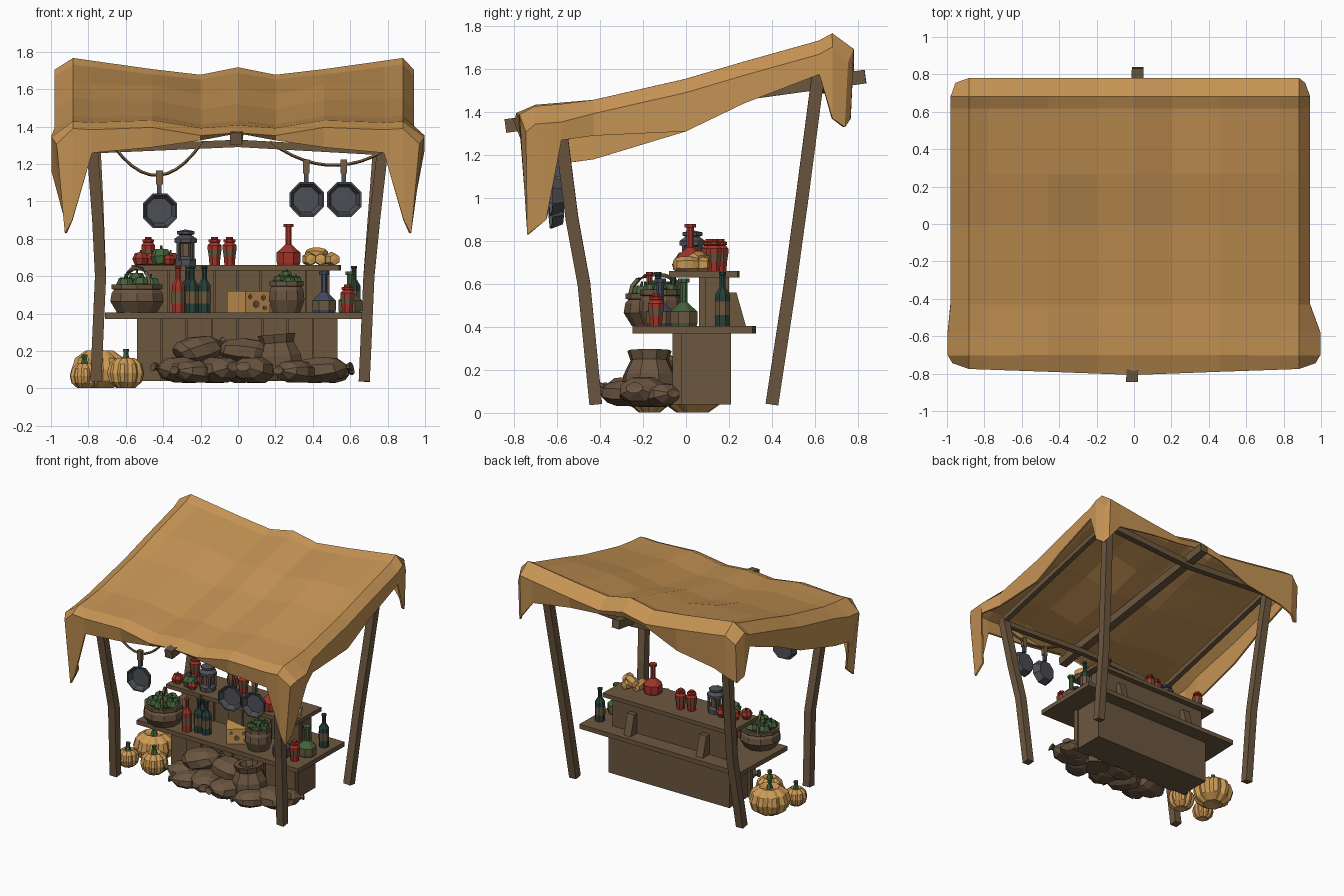
import bpy, bmesh, math, random
from mathutils import Vector, Matrix

if "Cube" in bpy.data.objects:
    bpy.data.objects.remove(bpy.data.objects["Cube"])
random.seed(4)

# ---- flat colours (sRGB in, linear stored)
def colour(name, *rgb):
    m = bpy.data.materials.new(name)
    m.diffuse_color = [((c / 255 + .055) / 1.055) ** 2.4 for c in rgb] + [1]
    m.use_nodes = True
    m.node_tree.nodes["Principled BSDF"].inputs["Base Color"].default_value = m.diffuse_color
    return m
CLOTH = colour("tan cloth", 197, 147, 84)
GOLD = colour("pumpkin gold", 205, 155, 85)
WOOD = colour("brown wood", 108, 87, 63)
SACK = colour("sack brown", 106, 85, 64)
WICKER = colour("wicker brown", 118, 93, 66)
IRON = colour("dark iron", 78, 80, 86)
RED = colour("tomato red", 160, 52, 40)
GREEN = colour("leaf green", 68, 98, 58)
TEAL = colour("dark bottle green", 40, 64, 56)
BLUE = colour("slate blue", 64, 74, 98)
T = Matrix.Translation
def R(deg, axis): return Matrix.Rotation(math.radians(deg), 4, axis)

def build(name, verts, faces, mats, idx=None):
    bm = bmesh.new()
    vs = [bm.verts.new(v) for v in verts]
    for k, f in enumerate(faces):
        face = bm.faces.new([vs[i] for i in f])
        face.material_index = idx[k] if idx else 0
    bmesh.ops.remove_doubles(bm, verts=bm.verts, dist=1e-5)
    bmesh.ops.recalc_face_normals(bm, faces=bm.faces)
    me = bpy.data.meshes.new(name)
    bm.to_mesh(me); bm.free()
    for m in mats: me.materials.append(m)
    ob = bpy.data.objects.new(name, me)
    bpy.context.collection.objects.link(ob)
    return ob

def prism(name, plan, z0, z1, mat, M=Matrix()):
    n = len(plan)
    v = [M @ Vector((x, y, z)) for z in (z0, z1) for x, y in plan]
    f = [list(range(n)), list(range(n, 2 * n))]
    return build(name, v, f + [[i, (i + 1) % n, n + (i + 1) % n, n + i] for i in range(n)], [mat])

def box(name, x0, x1, y0, y1, z0, z1, mat, M=Matrix()):
    return prism(name, [(x0, y0), (x1, y0), (x1, y1), (x0, y1)], z0, z1, mat, M)

# revolve (radius, z) points; mats gives one material, or one per segment
def lathe(name, prof, mats, M, n=8, ripple=0):
    if not isinstance(mats, list): mats = [mats] * (len(prof) - 1)
    uniq = list(dict.fromkeys(mats))
    v, f, idx = [], [], []
    for r, z in prof:
        for i in range(n):
            a, q = 2 * math.pi * (i + .5) / n, r * (1 - ripple * (i % 3 == 0))
            v.append(M @ Vector((q * math.cos(a), q * math.sin(a), z)))
    for k in range(len(prof) - 1):
        for i in range(n):
            j = (i + 1) % n
            f.append([k * n + i, k * n + j, k * n + n + j, k * n + n + i])
            idx.append(uniq.index(mats[k]))
    return build(name, v, f, uniq, idx)

# sweep an n-sided section along a path
def sweep(name, path, w, mat, n=4):
    P = [Vector(p) for p in path]
    v, f = [], []
    for k, p in enumerate(P):
        t = (P[min(k + 1, len(P) - 1)] - P[max(k - 1, 0)]).normalized()
        a = t.cross(Vector((0, 1, 0)) if abs(t.y) < .8 else Vector((0, 0, 1))).normalized()
        b = t.cross(a)
        for i in range(n):
            g = 2 * math.pi * (i + .5) / n
            v.append(p + w * (a * math.cos(g) + b * math.sin(g)))
    for k in range(len(P) - 1):
        f += [[k * n + i, k * n + (i + 1) % n, k * n + n + (i + 1) % n, k * n + n + i] for i in range(n)]
    f += [list(range(n)), list(range(len(v) - n, len(v)))]
    return build(name, v, f, [mat])

# ---- canopy: one cloth grid with shoulders and hanging hems
half = [(0, .04, 1.37, 1.6), (.2, 0, 1.33, 1.57), (.46, .03, 1.29, 1.55),
        (.78, .075, 1.26, 1.5), (.88, .09, .9, 1.37)]      # x, wave, front hem, back hem
rows = [(.68, 1.67, 1, 1.37), (.62, 1.645, .9, 1.575), (.27, 1.565, .7, 1.44), (0, 1.485, .7, 1.31),
        (-.43, 1.405, .5, 1.29), (-.58, 1.395, .4, 1.27), (-.7, 1.385, .4, .9)]  # y, base, amp, side hem
cols = [(-x, *r) for x, *r in reversed(half[1:])] + half
grid = []
for i in range(-2, len(rows) + 2):
    ri = min(max(i, 0), len(rows) - 1)
    oy = abs(i - ri)
    y, base, amp, side = rows[ri]
    for j in range(-2, len(cols) + 2):
        cj = min(max(j, 0), len(cols) - 1)
        ox = abs(j - cj)
        x, wave, front, back = cols[cj]
        z = base + wave * amp - ((.07 if i < 0 else .035) if oy else 0)
        if abs(x) == .46 and ri > 1: z += .03
        if ox: z -= .08 if ri > 4 else .06
        px, py, front_end = x, y, ri == len(rows) - 1
        wide = (.99 if ri > 4 else .975 if x < 0 else .935)
        if ox: px = math.copysign(wide, x)
        if oy: py = .775 if i < 0 else -.765 - .035 * (1 - abs(x))
        if ox and oy: px, py = math.copysign(wide - .025, x), .75 if i < 0 else -.74
        if ox == 2 or oy == 2:
            if ox and oy: z = .83 if front_end else 1.33
            elif oy: z = (back - (.09 if -.8 < x < -.3 else 0)) if i < 0 else front
            else: z = side - (.11 if x < 0 and ri in (4, 5) else 0)
            if abs(x) > .85 and front_end:
                px, py = math.copysign(.92 if ox else .885, x), -.735 if oy else -.65
            elif oy: py -= math.copysign(.015, y)
        grid.append((px, py, z))
w = len(cols) + 4
canopy = build("cloth_canopy", grid, [[a * w + b, a * w + b + 1, a * w + w + b + 1, a * w + w + b]
               for a in range(len(rows) + 3) for b in range(w - 1)], [CLOTH])
mod = canopy.modifiers.new("thickness", 'SOLIDIFY')
mod.thickness, mod.offset = .014, 0

# ---- bent posts and roof beams
for s, name, xs in ((-1, "left", (.76, .735, .75, .78)), (1, "right", (.675, .70, .73, .775))):
    sweep(name + "_front_post", [(s * xs[0], -.42, .04), (s * xs[1], -.475, .6), (s * xs[2], -.53, .9), (s * xs[3], -.58, 1.29)], .042, WOOD)
    sweep(name + "_back_post", [(s * xs[0], .4, .04), (s * xs[1], .485, .6), (s * xs[2], .54, 1), (s * xs[3], .62, 1.61)], .042, WOOD)
    sweep(name + "_roof_beam", [(s * .78, -.6, 1.28), (s * .78, .66, 1.6)], .028, WOOD)
sweep("ridge_beam", [(-.01, -.84, 1.335), (.02, .835, 1.565)], .045, WOOD)
sweep("front_beam", [(-.8, -.58, 1.275), (0, -.59, 1.31), (.8, -.58, 1.265)], .028, WOOD)
sweep("back_beam", [(-.8, .635, 1.57), (0, .645, 1.51), (.8, .635, 1.57)], .034, WOOD)

# ---- counter and raised shelf, clad in planks
box("counter_body", -.52, .52, -.03, .21, .04, .38, WOOD)
box("shelf_body", -.49, .49, .09, .2, .4, .635, WOOD)
for k in range(8):
    x = -.54 + k * .135
    box("counter_plank", x, x + .128, -.05 - .012 * (k % 2), -.02, .04, .38, WOOD)
    x = -.49 + k * .1225
    box("shelf_plank", x, x + .115, .07 - .01 * (k % 2), .1, .4, .635, WOOD)
prism("counter_top", [(-.71, -.23), (.69, -.25), (.7, .31), (-.69, .325)], .37, .405, WOOD)
prism("raised_shelf_top", [(-.57, -.07), (.54, -.08), (.55, .24), (-.56, .25)], .63, .66, WOOD)
for x in (-.31, .31):
    M = T((x, 0, 0)) @ Matrix(((0, 0, 1, 0), (1, 0, 0, 0), (0, 1, 0, 0), (0, 0, 0, 1)))
    prism("back_bracket", [(.2, .4), (.28, .4), (.235, .56), (.2, .56)], -.03, .03, WOOD, M)

# ---- bottles, flasks and jars
def bottle(x, y, z, mat, h=.25, r=.037):
    lathe("bottle", [(0, 0), (r, 0), (r, .2 * h), (r * 1.02, .2 * h), (r * 1.02, .45 * h), (r, .45 * h), (r, .58 * h),
          (.4 * r, .72 * h), (.4 * r, .94 * h), (.5 * r, .95 * h), (.5 * r, h), (0, h)],
          [mat] * 3 + [WOOD] + [mat] * 7, T((x, y, z)))
def flask(x, y, z, mat, h=.22, r=.068):
    lathe("flask", [(0, 0), (r * .95, 0), (r, .06 * h), (r, .3 * h), (.45 * r, .45 * h), (.27 * r, .5 * h), (.27 * r, .92 * h),
          (.42 * r, .92 * h), (.42 * r, h), (0, h)], [mat] * 2 + [WOOD if mat != RED else mat] + [mat] * 6, T((x, y, z)))
def jar(x, y, z, h=.15, r=.04):
    lathe("jar", [(0, 0), (.75 * r, 0), (.85 * r, .3 * h), (r, .55 * h), (r, .7 * h), (.65 * r, .8 * h), (.85 * r, .82 * h),
          (.85 * r, .9 * h), (.5 * r, .92 * h), (.5 * r, h), (0, h)], [RED, RED, WOOD] + [RED] * 7, T((x, y, z)))
for x, y, m in ((-.32, -.17, RED), (-.27, -.06, TEAL), (-.245, -.13, TEAL), (-.18, -.13, TEAL), (.62, .17, TEAL)):
    bottle(x, y, .405, m)
flask(.27, .02, .66, RED)
flask(.6, -.01, .405, GREEN)
flask(.46, -.12, .405, BLUE)
for x, y, z in ((-.48, .16, .66), (-.125, .11, .66), (-.045, .13, .66), (.585, -.14, .405)):
    jar(x, y, z)

# ---- lantern
L = T((-.28, .03, .66))
lathe("lantern", [(0, 0), (.06, 0), (.06, .03), (.04, .045), (.04, .115), (.065, .12), (.065, .14), (.035, .16),
      (.05, .165), (.05, .18), (0, .19)], [IRON] * 3 + [WOOD] + [IRON] * 6, L)
for a in range(4):
    box("lantern_bar", .045, .06, -.008, .008, .02, .13, IRON, L @ R(90 * a + 45, 'Z'))

# ---- vegetables and bread
def veg(x, y, z, r, mat):
    lathe("vegetable", [(0, -.7 * r), (.7 * r, -.7 * r), (r, 0), (.7 * r, .7 * r), (.15 * r, .6 * r), (.1 * r, 1.1 * r), (0, 1.1 * r)],
          [mat] * 4 + [GREEN] * 2, T((x, y, z)) @ R(random.uniform(-12, 12), 'X'), 7)
for x, y, r, m in ((-.52, .0, .045, RED), (-.41, .0, .058, GREEN), (-.36, .07, .045, RED), (-.46, .06, .042, RED), (-.37, -.03, .036, RED)):
    veg(x, y, .66 + .7 * r, r, m)
for x, y, z, a in ((.38, .03, .69, 10), (.45, .05, .69, -10), (.5, .0, .69, 20), (.42, .06, .715, 60)):
    lathe("bread_loaf", [(0, -.06), (.03, -.055), (.038, -.02), (.038, .02), (.03, .055), (0, .06)], GOLD,
          T((x, y, z)) @ R(a, 'Z') @ R(90, 'X'), 6)

# ---- baskets of greens
def basket(x, y, r, h, handle):
    lathe("basket", [(0, 0), (.75 * r, 0), (r, .4 * h), (.95 * r, .7 * h), (.85 * r, .82 * h), (.95 * r, .84 * h), (.95 * r, h),
          (.8 * r, h), (.78 * r, .8 * h), (0, .8 * h)], SACK, T((x, y, .405)), 10)
    for k in range(6):
        a, q = k * 1.257, .5 * r * (k > 0)
        veg(x + q * math.cos(a), y + q * math.sin(a), .405 + h + .025 * (k == 0), .34 * r, GREEN)
    if handle:
        sweep("basket_handle", [(x + .45 * r * math.cos(a), y - .8 * r * math.cos(a), .405 + h + .09 * math.sin(a))
              for a in [math.pi * k / 8 for k in range(9)]], .012, WOOD)
basket(-.54, -.14, .15, .15, True)
basket(.26, -.12, .1, .17, False)

# ---- cheese wedge with holes
prism("cheese", [(-.06, -.05), (.04, -.2), (.17, -.1)], .405, .52, GOLD)
for t, z, r in ((.2, .49, .014), (.45, .45, .022), (.75, .485, .016), (.8, .43, .014)):
    a, b = (.04, -.2), (.17, -.1)
    p = Vector((a[0] + t * (b[0] - a[0]), a[1] + t * (b[1] - a[1]), z))
    ang = math.degrees(math.atan2(b[1] - a[1], b[0] - a[0]))
    lathe("cheese_hole", [(0, -.002), (r, -.002), (r, .002), (0, .002)], WOOD, T(p) @ R(ang, 'Z') @ R(90, 'X'), 6)

# ---- sacks
bag = [(0, -.14), (.07, -.135), (.11, -.09), (.12, 0), (.095, .08), (.035, .12), (.025, .13), (.042, .155), (0, .15)]
def sack(x, y, z, turn, tilt=80, s=1.0):
    lathe("lying_sack", bag, SACK, T((x, y, z)) @ Matrix.Diagonal((1, 1, .62, 1)) @ R(turn, 'Z') @ R(tilt, 'Y') @ Matrix.Scale(s, 4), 8)
for args in ((-.31, -.2, .1, 200), (-.1, -.25, .1, -60), (.08, -.26, .1, -110), (.46, -.2, .1, -15), (.3, -.29, .09, -130, 85, .85),
             (-.2, -.14, .21, 20, 65), (.02, -.15, .2, 170, 80), (-.24, -.28, .09, -140, 85, .85), (.5, -.12, .085, 30, 85, .8), (.06, -.12, .1, 10)):
    sack(*args)
lathe("upright_sack", [(0, 0), (.1, 0), (.13, .06), (.125, .13), (.09, .2), (.105, .245), (.07, .245), (.06, .2), (0, .19)],
      SACK, T((.23, -.17, .045)) @ R(-5, 'Y'), 9)

# ---- pumpkins with nine lobes
for x, y, r, h in ((-.74, .03, .15, .2), (-.6, -.17, .1, .16), (-.82, -.18, .08, .13)):
    M = T((x, y, .002)) @ R(random.uniform(0, 40), 'Z')
    lathe("pumpkin", [(0, .06 * h), (.5 * r, 0), (.88 * r, .2 * h), (r, .5 * h), (.88 * r, .8 * h), (.5 * r, h), (0, .88 * h)], GOLD, M, 27, .14)
    lathe("pumpkin_stem", [(.028, .88 * h), (.014, h + .02), (.018, h + .05), (0, h + .05)], GREEN, M, 5)

# ---- ropes and hanging pans
def rope(x0, z0, x1, z1, sag):
    sweep("hanging_rope", [(x0 + (x1 - x0) * t, -.6, z0 + (z1 - z0) * t - 4 * sag * t * (1 - t))
          for t in [k / 10 for k in range(11)]], .009, WICKER, 5)
rope(-.66, 1.29, -.19, 1.32, .165)
rope(.17, 1.32, .78, 1.27, .1)
for x, z in ((-.42, .95), (.365, 1.01), (.565, 1.01)):
    M = T((x, -.6, z)) @ R(6, 'Z') @ R(90, 'X')
    lathe("pan", [(0, -.025), (.078, -.025), (.1, .03), (.09, .03), (.072, -.012), (0, -.012)], IRON, M, 8)
    box("pan_handle", -.012, .012, -.61, -.585, z + .09, z + .15, IRON, T((x, 0, 0)))
    box("pan_grip", -.018, .018, -.615, -.585, z + .14, z + .215, WICKER, T((x, 0, 0)))
